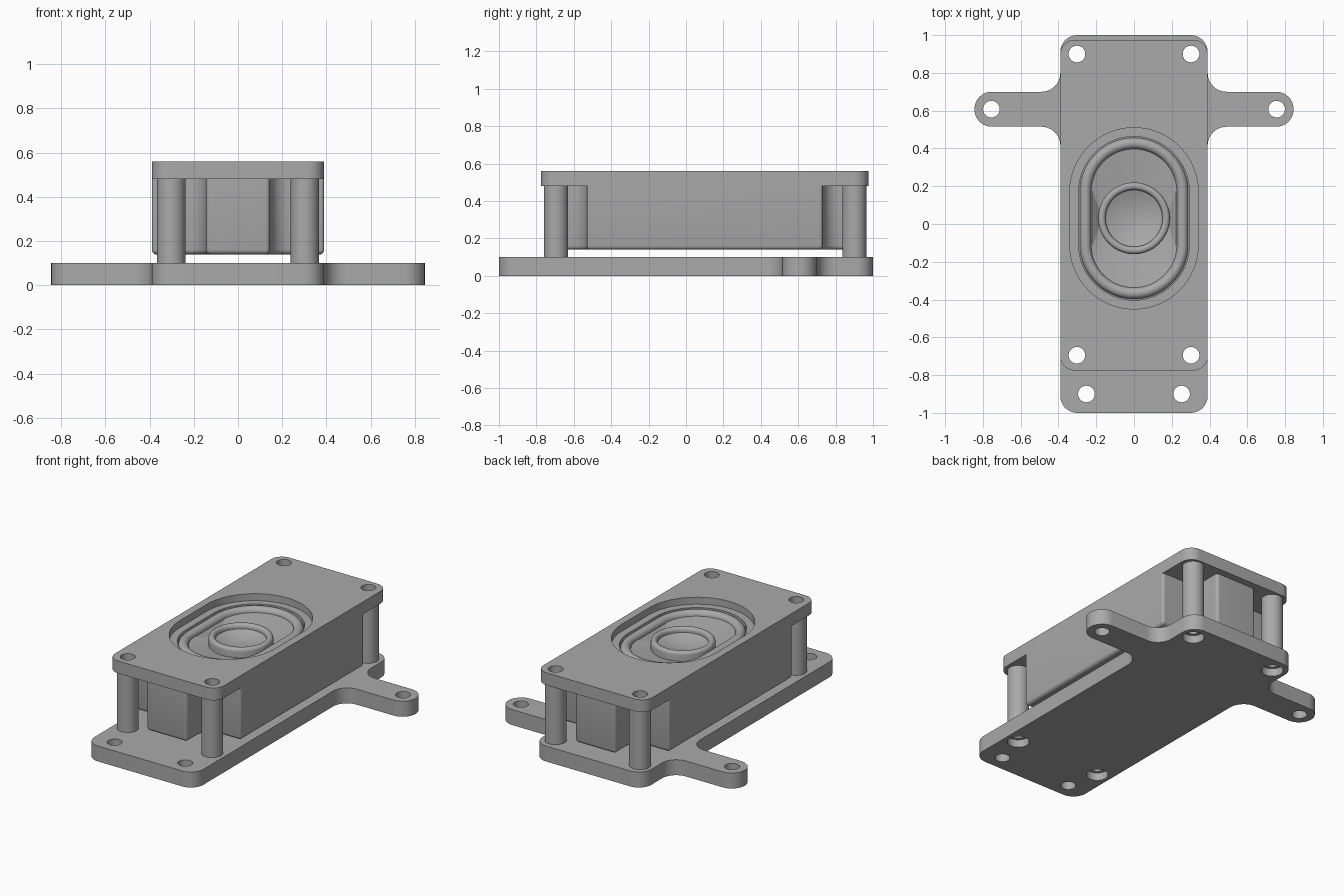
import bpy, bmesh, math
from mathutils import Vector

if "Cube" in bpy.data.objects:
    bpy.data.objects.remove(bpy.data.objects["Cube"])

grey = bpy.data.materials.new("plain grey")
grey.use_nodes = True
COLOUR = (0.4, 0.4, 0.4, 1)
grey.diffuse_color = COLOUR
grey.node_tree.nodes["Principled BSDF"].inputs["Base Color"].default_value = COLOUR


def finish(name, bm):
    bmesh.ops.recalc_face_normals(bm, faces=bm.faces)
    mesh = bpy.data.meshes.new(name)
    bm.to_mesh(mesh)
    bm.free()
    mesh.materials.append(grey)
    obj = bpy.data.objects.new(name, mesh)
    bpy.context.collection.objects.link(obj)
    return obj


def select(obj):
    bpy.ops.object.select_all(action='DESELECT')
    obj.select_set(True)
    bpy.context.view_layer.objects.active = obj


def smooth(obj):
    select(obj)
    bpy.ops.object.shade_smooth_by_angle(angle=math.radians(35))


def rounded(corners, steps=10):
    """Round every corner (x, y, radius) of an outline, inward or outward."""
    out = []
    for i, (x, y, r) in enumerate(corners):
        p = Vector((x, y))
        a = (Vector(corners[i - 1][:2]) - p).normalized()
        b = (Vector(corners[(i + 1) % len(corners)][:2]) - p).normalized()
        centre = p + (a + b) * r
        for k in range(steps + 1):
            t = k / steps * math.pi / 2
            out.append(centre - b * r * math.cos(t) - a * r * math.sin(t))
    return out


def mirrored(half):
    """Complete an outline from its +x half."""
    return half + [(-x, y, r) for x, y, r in reversed(half)]


def slab(name, outline, z0, z1, bottom_round=0):
    bm = bmesh.new()
    face = bm.faces.new([bm.verts.new((p[0], p[1], z0)) for p in outline])
    top = bmesh.ops.extrude_face_region(bm, geom=[face])["geom"]
    for v in top:
        if isinstance(v, bmesh.types.BMVert):
            v.co.z = z1
    if bottom_round:
        edges = [e for e in bm.edges if all(v.co.z < z0 + 0.001 for v in e.verts)]
        bmesh.ops.bevel(bm, geom=edges, offset=bottom_round, segments=3,
                        profile=0.5, affect='EDGES')
    bmesh.ops.remove_doubles(bm, verts=bm.verts, dist=0.0002)
    return finish(name, bm)


def stadium(r, d, steps=32):
    """Rounded slot outline: end radius r, end centres d from the middle."""
    pts = []
    for side in (0, 1):
        for k in range(steps + 1):
            t = math.pi * (side + k / steps)
            pts.append((r * math.cos(t), MID + r * math.sin(t) + (d, -d)[side]))
    return pts


def disc(x, y, r, n=40):
    return [(x + r * math.cos(math.tau * k / n), y + r * math.sin(math.tau * k / n))
            for k in range(n)]


def cut(obj, outline, z0, z1):
    cutter = slab("cutter", outline, z0, z1)
    cutter.hide_render = True
    mod = obj.modifiers.new("cut", 'BOOLEAN')
    mod.operation, mod.solver, mod.object = 'DIFFERENCE', 'EXACT', cutter
    select(obj)
    bpy.ops.object.modifier_apply(modifier=mod.name)
    bpy.data.objects.remove(cutter)


W = 0.39          # half width of plates and body
MID = 0.03        # y of the driver centre
HOLE, POST = 0.044, 0.064
post_spots = [(sx * 0.302, y) for sx in (-1, 1) for y in (-0.695, 0.9)]
mount_spots = [(sx * x, y) for sx in (-1, 1) for x, y in ((0.252, -0.9), (0.755, 0.608))]

# Base plate with two mounting ears
base = slab("base_plate", rounded(mirrored([
    (W, -1, 0.09), (W, 0.515, 0.1), (0.845, 0.515, 0.092),
    (0.845, 0.7, 0.092), (W, 0.7, 0.1), (W, 1, 0.09)])), 0, 0.1)
for x, y in mount_spots + post_spots:
    cut(base, disc(x, y, HOLE), -0.1, 0.2)
for x, y in post_spots:
    cut(base, disc(x, y, POST), -0.1, 0.05)
smooth(base)

# Hollow posts between the plates
for i, (x, y) in enumerate(post_spots):
    post = slab(f"post_{i + 1}", disc(x, y, POST), 0.1, 0.48)
    cut(post, disc(x, y, HOLE), 0, 0.6)
    smooth(post)

# Speaker box with a notch around each post
quarter = [(0.145, -0.83, 0.02), (0.145, -0.63, 0.09), (W, -0.63, 0.015)]
half = quarter + [(x, -y, r) for x, y, r in reversed(quarter)]
box = slab("speaker_box", rounded(mirrored([(x, y + 0.1, r) for x, y, r in half])),
           0.14, 0.48, 0.02)
cut(box, stadium(0.338, 0.14), 0.38, 0.6)
smooth(box)

# Top plate with the driver opening
top = slab("top_plate", rounded(mirrored([(W, -0.775, 0.075), (W, 0.975, 0.075)])), 0.48, 0.56)
cut(top, stadium(0.34, 0.14), 0.4, 0.7)
for x, y in post_spots:
    cut(top, disc(x, y, HOLE), 0.4, 0.7)
smooth(top)


def loft(name, rings):
    """Skin through slot outlines given as (radius, end offset, z)."""
    bm = bmesh.new()
    loops = [[bm.verts.new((x, y, z)) for x, y in stadium(r, d)] for r, d, z in rings]
    for a, b in zip(loops, loops[1:]):
        for k in range(len(a)):
            n = (k + 1) % len(a)
            bm.faces.new((a[k], a[n], b[n], b[k]))
    bm.faces.new(loops[-1])
    bmesh.ops.remove_doubles(bm, verts=bm.verts, dist=0.0001)
    obj = finish(name, bm)
    # Open skin: make it face up
    if sum(p.normal.z * p.area for p in obj.data.polygons) < 0:
        obj.data.flip_normals()
    smooth(obj)


# Driver frame, rolled surround and sunken cone
roll = [(0.257 + 0.03 * math.cos(t), 0.14, 0.49 + 0.03 * math.sin(t))
        for t in (math.pi * k / 10 for k in range(11))]
loft("driver_cone", [(0.34, 0.14, 0.515), (0.293, 0.14, 0.515), (0.293, 0.14, 0.49)] + roll
     + [(0.222, 0.14, 0.49), (0.17, 0, 0.44)])

# Centre ring and dished dust cap
loft("dust_cap", [(0.19, 0, 0.435), (0.19, 0, 0.485)]
     + [(0.17 + 0.02 * math.cos(t), 0, 0.485 + 0.02 * math.sin(t))
        for t in (math.pi * k / 8 for k in range(1, 9))]
     + [(r, 0, 0.445 + 1.3 * r * r) for r in (0.15, 0.12, 0.08, 0.04, 0.01)])
